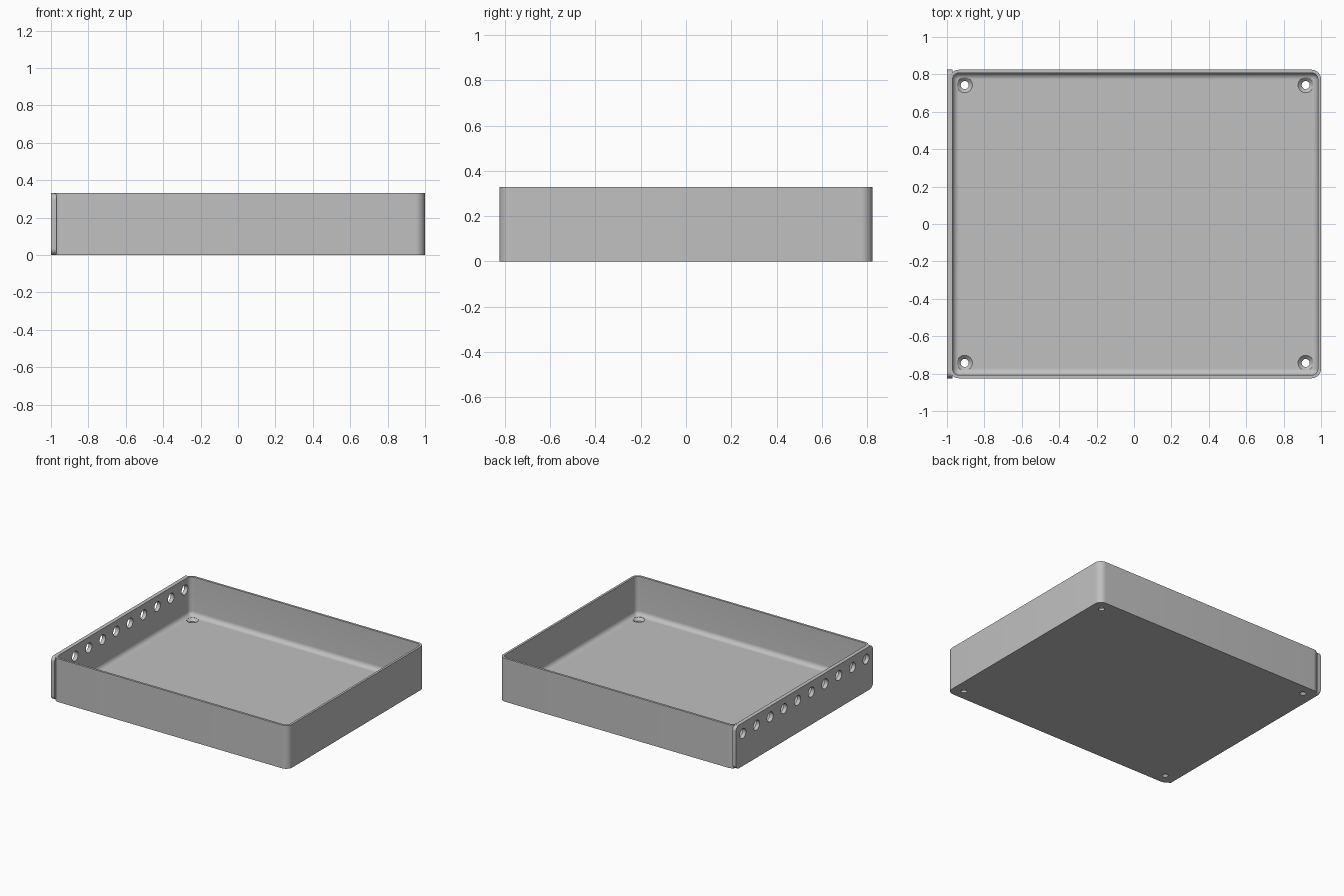
import bpy, bmesh
from math import sin, cos, pi
from mathutils import Matrix, Vector

if "Cube" in bpy.data.objects:
    bpy.data.objects.remove(bpy.data.objects["Cube"])

HEIGHT, HALF_Y = 0.33, 0.825
LEFT, RIGHT = -0.987, 1.0          # body extents along x
WALL, FLOOR, FILLET = 0.017, 0.035, 0.035
CORNER = 0.052
HOLE_EDGE = 0.082                  # hole centres from the outer faces

grey = bpy.data.materials.new("plain grey")
grey.use_nodes = True
grey.diffuse_color = (0.53, 0.53, 0.53, 1)
grey.node_tree.nodes["Principled BSDF"].inputs["Base Color"].default_value = grey.diffuse_color


def make_object(name, bm):
    bmesh.ops.recalc_face_normals(bm, faces=bm.faces[:])
    mesh = bpy.data.meshes.new(name)
    bm.to_mesh(mesh)
    bm.free()
    mesh.materials.append(grey)
    obj = bpy.data.objects.new(name, mesh)
    bpy.context.collection.objects.link(obj)
    return obj


def rounded_rect(a0, a1, b0, b1, r, steps=10):
    """Outline of a rectangle with round corners, counter-clockwise."""
    centres = [(a1 - r, b1 - r), (a0 + r, b1 - r), (a0 + r, b0 + r), (a1 - r, b0 + r)]
    return [(ca + r * cos((q + s / steps) * pi / 2), cb + r * sin((q + s / steps) * pi / 2))
            for q, (ca, cb) in enumerate(centres) for s in range(steps + 1)]


def loft(bm, rings):
    """Skin a closed solid through rings of points."""
    loops = [[bm.verts.new(p) for p in ring] for ring in rings]
    for low, high in zip(loops, loops[1:]):
        for i in range(len(low)):
            j = (i + 1) % len(low)
            bm.faces.new((low[i], low[j], high[j], high[i]))
    bm.faces.new(loops[0][::-1])
    bm.faces.new(loops[-1])


def add_lathe(bm, profile, matrix, sides=32):
    """Solid of revolution from (radius, height) pairs."""
    loft(bm, [[matrix @ Vector((r * cos(2 * pi * k / sides), r * sin(2 * pi * k / sides), h))
               for k in range(sides)] for r, h in profile])


def cut(obj, cutter):
    mod = obj.modifiers.new("holes", 'BOOLEAN')
    mod.operation, mod.solver, mod.object = 'DIFFERENCE', 'EXACT', cutter
    bpy.ops.object.select_all(action='DESELECT')
    obj.select_set(True)
    bpy.context.view_layer.objects.active = obj
    bpy.ops.object.modifier_apply(modifier=mod.name)


# Tray body: outer wall, rim, inner wall, fillet and floor
def tray_ring(inset, z):
    outline = rounded_rect(LEFT + inset, RIGHT - inset, inset - HALF_Y, HALF_Y - inset,
                           max(CORNER - inset, 0.004))
    return [(x, y, z) for x, y in outline]


rings = [tray_ring(0, 0), tray_ring(0, HEIGHT), tray_ring(WALL, HEIGHT)]
for k in range(9):
    a = k / 8 * pi / 2
    rings.append(tray_ring(WALL + FILLET * (1 - cos(a)) * 0.97, FLOOR + FILLET * (1 - sin(a))))
bm = bmesh.new()
loft(bm, rings)
tray = make_object("tray_body", bm)

# Mounting plate on the right side
bm = bmesh.new()
plate = rounded_rect(-HALF_Y, HALF_Y, 0, HEIGHT, 0.035)
loft(bm, [[(x, y, z) for y, z in plate] for x in (-1, -0.9705)])
side_plate = make_object("side_plate", bm)

# Countersunk screw holes in the floor corners
bm = bmesh.new()
for x in (LEFT + HOLE_EDGE, RIGHT - HOLE_EDGE):
    for y in (HOLE_EDGE - HALF_Y, HALF_Y - HOLE_EDGE):
        add_lathe(bm, [(0.0215, -0.05), (0.0215, 0.016), (0.041, FLOOR), (0.041, 0.07)],
                  Matrix.Translation((x, y, 0)))
floor_cutter = make_object("floor_hole_cutter", bm)

# Row of ten holes through the plate and the wall behind it
bm = bmesh.new()
for k in range(10):
    y = (k / 9 * 2 - 1) * (HALF_Y - HOLE_EDGE)
    add_lathe(bm, [(0.037, -0.05), (0.037, 0.05)],
              Matrix.Translation((-0.985, y, HEIGHT - HOLE_EDGE)) @ Matrix.Rotation(pi / 2, 4, 'Y'))
wall_cutter = make_object("wall_hole_cutter", bm)

cut(tray, floor_cutter)
cut(tray, wall_cutter)
cut(side_plate, wall_cutter)
for cutter in (floor_cutter, wall_cutter):
    bpy.data.objects.remove(cutter)

for obj in (tray, side_plate):
    bpy.ops.object.select_all(action='DESELECT')
    obj.select_set(True)
    bpy.context.view_layer.objects.active = obj
    bpy.ops.object.shade_smooth_by_angle(angle=0.6)
